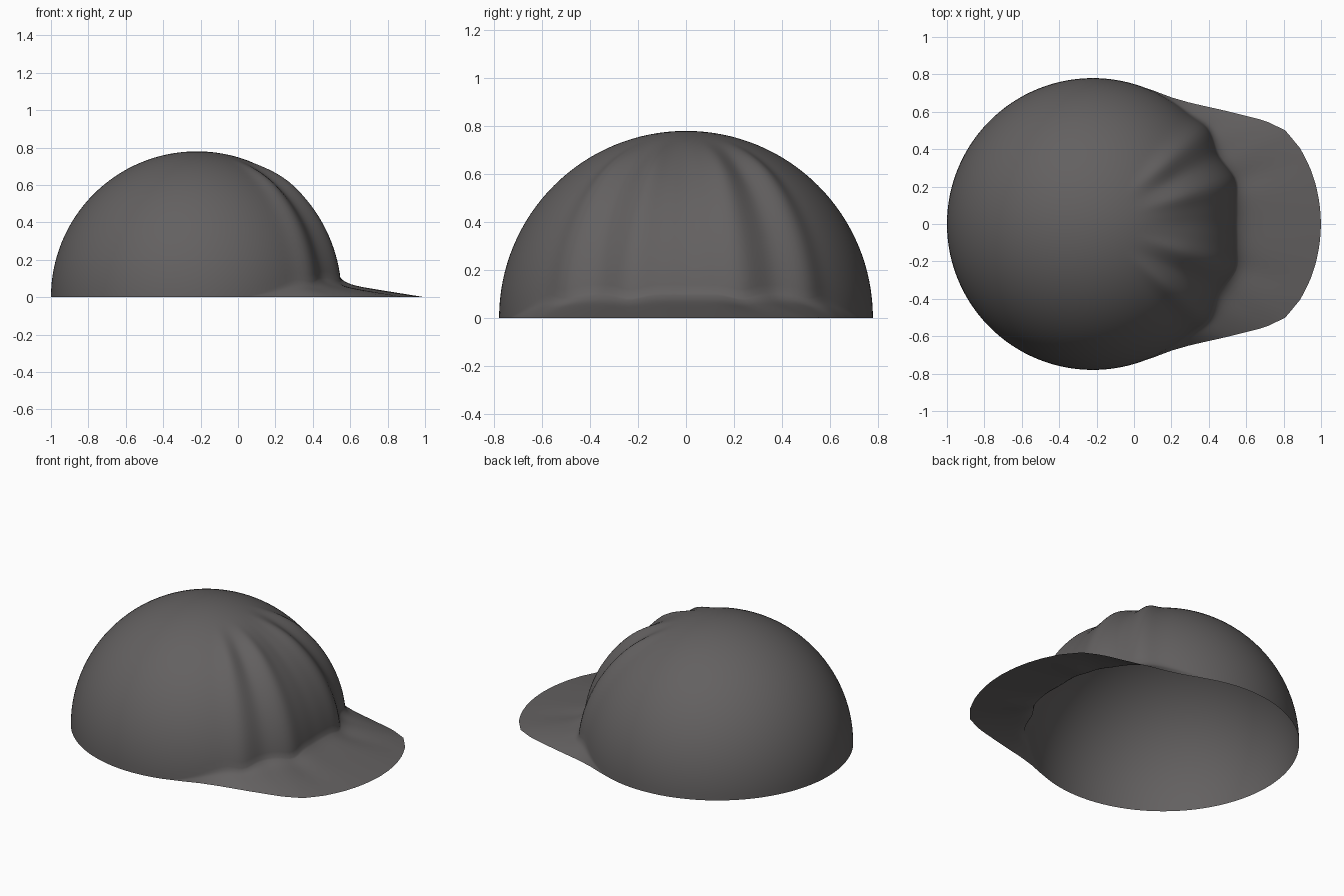
import bpy, bmesh, math

if "Cube" in bpy.data.objects:
    bpy.data.objects.remove(bpy.data.objects["Cube"])

CX, R = -0.22, 0.78           # dome centre and radius
SEGS, DOME_ROWS, BRIM_ROWS = 180, 32, 12

# brim outline (half), measured from the dome centre
OUTLINE = [(1.22, 0), (1.214, 0.1), (1.195, 0.2), (1.162, 0.3), (1.112, 0.4), (1.03, 0.5),
           (0.92, 0.553), (0.72, 0.603), (0.52, 0.648), (0.42, 0.677), (0.32, 0.715), (0.22, 0.7483)]


def smooth(a, b, v):
    t = max(0.0, min(1.0, (v - a) / (b - a)))
    return t * t * (3 - 2 * t)


def outline_radius(deg):
    # where a ray from the dome centre crosses the outline
    c, s = math.cos(math.radians(deg)), math.sin(math.radians(deg))
    for (x0, y0), (x1, y1) in zip(OUTLINE, OUTLINE[1:]):
        if y0 * c - x0 * s <= 1e-9 and y1 * c - x1 * s >= 0 and deg < 90:
            return (x0 * y1 - x1 * y0) / (c * (y1 - y0) - s * (x1 - x0))
    return R


def bump(a, c, w):
    return math.exp(-((a - c) / w) ** 2)


def fold(a, polar):
    # rounded pleats on the front of the dome
    bulge = 0.023 * (bump(a, 17, 6) + bump(a, 40, 6)) - 0.008 * (bump(a, 29, 4.5) + bump(a, 0, 6))
    return bulge * smooth(18, 42, polar)


def column(deg):
    # one profile: apex, down the dome, then out along the brim
    a = abs(deg)
    c, s = math.cos(math.radians(deg)), math.sin(math.radians(deg))
    zc = (0.105 - 0.025 * (bump(a, 17, 5) + bump(a, 40, 5))) * smooth(74, 42, a) if a < 74 else 0.0
    end = 90 - math.degrees(math.asin(zc / R))
    pts = []
    for i in range(1, DOME_ROWS + 1):
        p = end * i / DOME_ROWS
        rad = R + fold(a, p)
        pts.append((rad * math.sin(math.radians(p)), rad * math.cos(math.radians(p))))
    r0, z0 = pts[-1]
    r1 = max(outline_radius(a), r0)
    for i in range(1, BRIM_ROWS + 1):
        t = (i / BRIM_ROWS) ** 1.5
        z = z0 * (1 - t) * (0.7 + 0.3 * math.exp(-12 * t))
        pts.append((r0 + (r1 - r0) * t, z))
    return [(CX + r * c, r * s, z) for r, z in pts]


# cap: open pleated dome flowing into the brim
bm = bmesh.new()
apex = bm.verts.new((CX, 0, R))
cols = [[bm.verts.new(p) for p in column(-180 + 360 * k / SEGS)] for k in range(SEGS)]
for k in range(SEGS):
    A, B = cols[k], cols[(k + 1) % SEGS]
    bm.faces.new((apex, A[0], B[0]))
    for i in range(len(A) - 1):
        bm.faces.new((A[i], A[i + 1], B[i + 1], B[i]))
bmesh.ops.remove_doubles(bm, verts=bm.verts, dist=1e-4)
bmesh.ops.recalc_face_normals(bm, faces=bm.faces)
if max(bm.faces, key=lambda f: f.calc_center_median().z).normal.z < 0:
    bmesh.ops.reverse_faces(bm, faces=bm.faces)
mesh = bpy.data.meshes.new("cap")
bm.to_mesh(mesh)
bm.free()
cap = bpy.data.objects.new("cap", mesh)
bpy.context.collection.objects.link(cap)

# dark grey cloth
cloth = bpy.data.materials.new("dark_cloth")
cloth.diffuse_color = (0.125, 0.118, 0.118, 1)
cloth.use_nodes = True
cloth.node_tree.nodes["Principled BSDF"].inputs["Base Color"].default_value = cloth.diffuse_color
mesh.materials.append(cloth)

bpy.context.view_layer.objects.active = cap
cap.select_set(True)
bpy.ops.object.shade_smooth_by_angle(angle=math.radians(60))
